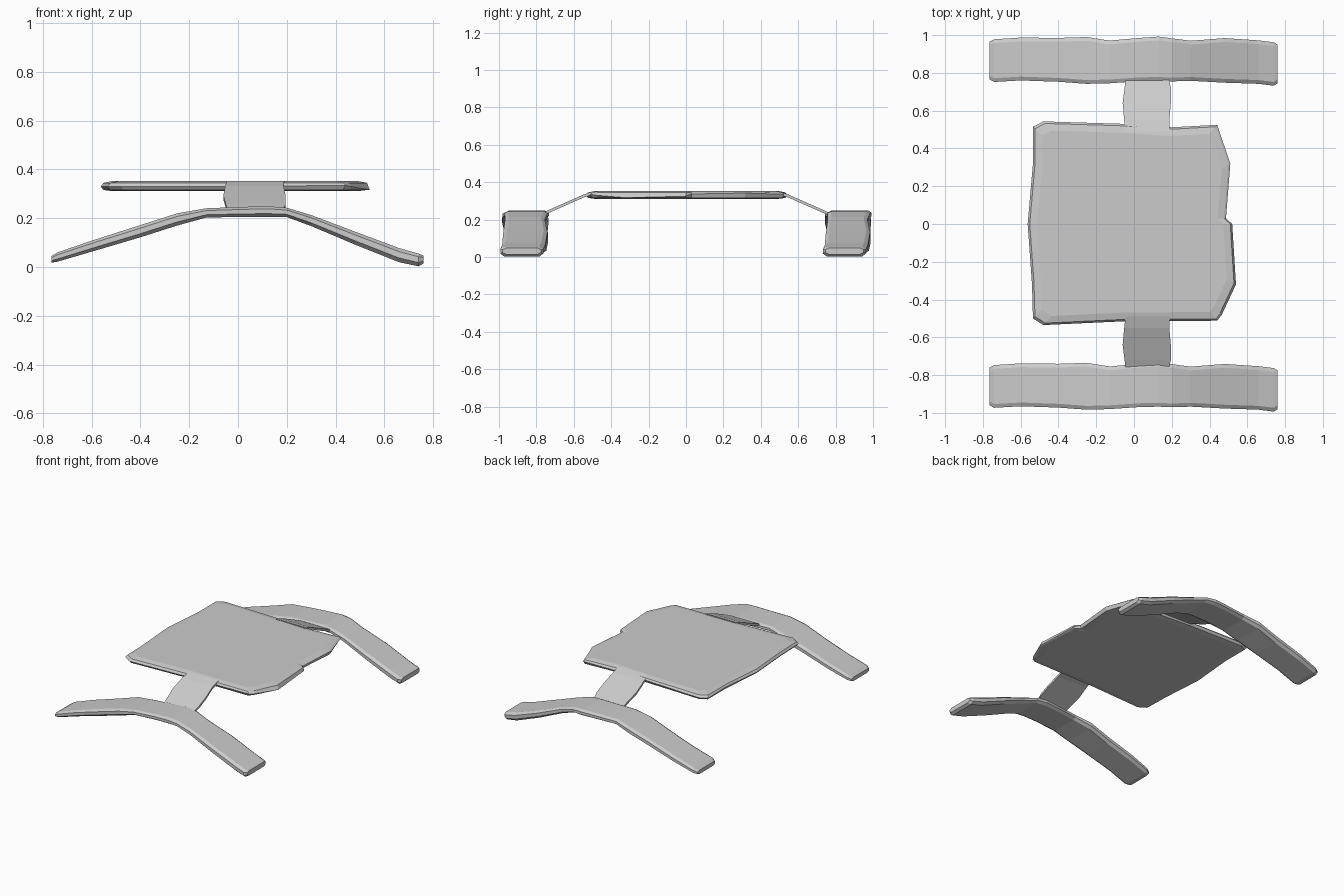
import bpy, bmesh


def loft(name, rings):
    """Skin a list of equal-length closed rings and cap both ends."""
    bm = bmesh.new()
    rows = [[bm.verts.new(p) for p in ring] for ring in rings]
    n = len(rows[0])
    for a, b in zip(rows, rows[1:]):
        for i in range(n):
            j = (i + 1) % n
            bm.faces.new((a[i], a[j], b[j], b[i]))
    bm.faces.new(rows[0])
    bm.faces.new(rows[-1])
    bmesh.ops.recalc_face_normals(bm, faces=bm.faces[:])
    mesh = bpy.data.meshes.new(name)
    bm.to_mesh(mesh)
    bm.free()
    obj = bpy.data.objects.new(name, mesh)
    bpy.context.collection.objects.link(obj)
    return obj


# Seat: thin, slightly irregular slab with a tapered rim (x, y, rim z)
outline = [(-0.535, -0.50, 0.33), (-0.48, -0.535, 0.33), (-0.05, -0.515, 0.33),
           (0.44, -0.512, 0.335), (0.465, -0.48, 0.33), (0.54, -0.32, 0.317),
           (0.52, 0.0, 0.325), (0.487, 0.03, 0.337), (0.51, 0.32, 0.342),
           (0.44, 0.525, 0.335), (0.20, 0.512, 0.33), (-0.05, 0.53, 0.335),
           (-0.48, 0.543, 0.33), (-0.535, 0.515, 0.33), (-0.535, 0.32, 0.335),
           (-0.563, 0.0, 0.33), (-0.54, -0.32, 0.33)]


def slab_ring(scale, z):
    return [(x * scale, y * scale, z) for x, y, _ in outline]


loft("seat", [slab_ring(0.91, 0.311), slab_ring(0.98, 0.316), outline,
              slab_ring(0.98, 0.345), slab_ring(0.91, 0.353)])

# Arched legs: stations of (x, bottom z, top z, inner y, outer y)
stations = [(-0.765, 0.018, 0.045, 0.765, 0.965),
            (-0.74, 0.022, 0.060, 0.752, 0.978),
            (-0.60, 0.063, 0.108, 0.760, 0.987),
            (-0.40, 0.122, 0.172, 0.753, 0.985),
            (-0.25, 0.170, 0.220, 0.742, 0.990),
            (-0.13, 0.203, 0.241, 0.745, 0.971),
            (0.03, 0.206, 0.247, 0.756, 0.985),
            (0.13, 0.206, 0.249, 0.758, 0.992),
            (0.20, 0.205, 0.243, 0.755, 0.983),
            (0.30, 0.168, 0.213, 0.758, 0.970),
            (0.48, 0.092, 0.145, 0.748, 0.984),
            (0.66, 0.020, 0.078, 0.742, 0.972),
            (0.74, 0.003, 0.055, 0.732, 0.962),
            (0.76, 0.014, 0.048, 0.745, 0.950)]


def leg_ring(x, lo, hi, y0, y1, shift):
    h, e = hi - lo, 0.02
    side = [(y0 + e, lo), (y1 - e, lo), (y1, lo + h * 0.3), (y1, lo + h * 0.75),
            (y1 - e, hi), (y0 + e, hi), (y0, lo + h * 0.75), (y0, lo + h * 0.3)]
    return [(x, y + shift, z) for y, z in side]


# The same leg is repeated at the front
for name, shift in (("back_leg", 0.0), ("front_leg", -1.725)):
    loft(name, [leg_ring(*s, shift) for s in stations])

# Sloping connector straps: (distance from centre, z, left x, right x)
strap = [(0.49, 0.345, -0.045, 0.19), (0.55, 0.325, -0.052, 0.187),
         (0.64, 0.285, -0.060, 0.195), (0.72, 0.250, -0.050, 0.195),
         (0.765, 0.229, -0.045, 0.185)]
t = 0.008
for name, s in (("back_strap", 1), ("front_strap", -1)):
    loft(name, [[(x0, s * y, z - t), (x1, s * y, z - t),
                 (x1, s * y, z + t), (x0, s * y, z + t)]
                for y, z, x0, x1 in strap])
